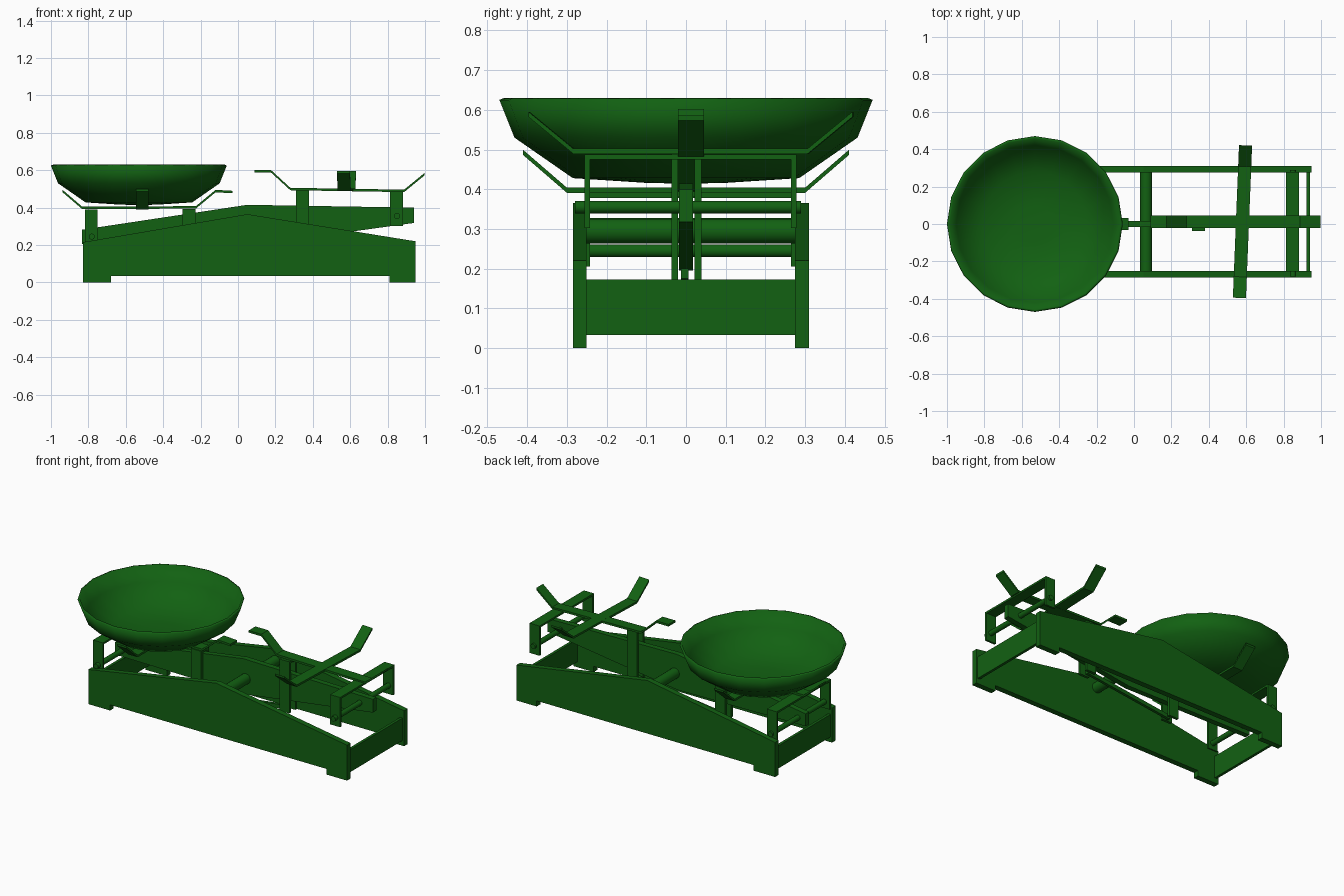
import bpy, bmesh, math
from mathutils import Matrix, Vector

if "Cube" in bpy.data.objects:
    bpy.data.objects.remove(bpy.data.objects["Cube"])

green = bpy.data.materials.new("green_paint")
green.diffuse_color = (0.006, 0.12, 0.006, 1)
green.use_nodes = True
green.node_tree.nodes["Principled BSDF"].inputs["Base Color"].default_value = green.diffuse_color


def finish(bm, name):
    bmesh.ops.recalc_face_normals(bm, faces=bm.faces[:])
    me = bpy.data.meshes.new(name)
    bm.to_mesh(me)
    bm.free()
    ob = bpy.data.objects.new(name, me)
    bpy.context.collection.objects.link(ob)
    me.materials.append(green)
    return ob


def plate(name, pts, y0, y1):
    """Extrude an x-z outline along y."""
    bm = bmesh.new()
    f = bm.faces.new([bm.verts.new((x, y0, z)) for x, z in pts])
    r = bmesh.ops.extrude_face_region(bm, geom=[f])
    bmesh.ops.translate(bm, vec=(0, y1 - y0, 0),
                        verts=[g for g in r["geom"] if isinstance(g, bmesh.types.BMVert)])
    return finish(bm, name)


def box(name, x0, x1, y0, y1, z0, z1):
    return plate(name, [(x0, z0), (x1, z0), (x1, z1), (x0, z1)], y0, y1)


def rod(name, x, z, r, y0, y1, sides=16):
    bm = bmesh.new()
    m = Matrix.Translation((x, (y0 + y1) / 2, z)) @ Matrix.Rotation(math.pi / 2, 4, 'X')
    bmesh.ops.create_cone(bm, cap_ends=True, segments=sides, radius1=r, radius2=r,
                          depth=y1 - y0, matrix=m)
    ob = finish(bm, name)
    smooth(ob, 40)


def smooth(ob, deg):
    bpy.context.view_layer.objects.active = ob
    ob.select_set(True)
    bpy.ops.object.shade_smooth_by_angle(angle=math.radians(deg))
    ob.select_set(False)


def strip(name, path, width, thick, loc=(0, 0, 0), turn=0):
    """Bent flat bar: path of (along, z) top points, thickened downward."""
    t = thick
    pts = list(path) + [(a, z - t) for a, z in reversed(path)]
    ob = plate(name, pts, -width / 2, width / 2)
    ob.data.transform(Matrix.Translation(Vector(loc)) @ Matrix.Rotation(math.radians(turn), 4, 'Z'))
    return ob


YC = 0.0125  # middle of the base frame

# Base: two peaked side plates with feet, and end boards
side = [(-0.83, 0), (-0.68, 0), (-0.68, 0.035), (0.81, 0.035), (0.81, 0), (0.95, 0),
        (0.95, 0.22), (0.05, 0.365), (-0.83, 0.215)]
plate("front_side_plate", side, -0.285, -0.25)
plate("back_side_plate", side, 0.275, 0.31)
box("right_end_board", 0.923, 0.94, -0.25, 0.275, 0.033, 0.173)
box("left_end_board", -0.82, -0.803, -0.25, 0.275, 0.033, 0.173)

# Balance beam and its pivot axle
plate("balance_beam", [(-0.835, 0.205), (0.05, 0.195), (0.94, 0.318), (0.94, 0.40),
                       (0.05, 0.415), (-0.835, 0.282)], -0.017, 0.017)
rod("pivot_axle", 0.065, 0.295, 0.032, -0.25, 0.275)

# Lower link between the two stems
plate("lower_link", [(-0.26, 0.10), (0.345, 0.175), (0.345, 0.2), (-0.26, 0.125)], -0.012, 0.006)

# Carriers for each tray: outer bracket with rod, and inner forked stem
for label, bx, sx, top, low in (("right", 0.847, 0.345, 0.487, 0.17),
                                ("left", -0.785, -0.262, 0.39, 0.10)):
    box(label + "_bracket_top", bx - .034, bx + .034, -0.255, 0.278, top - .012, top)
    for s, y in (("front", -0.255), ("back", 0.265)):
        box(f"{label}_bracket_{s}_leg", bx - .034, bx + .034, y, y + .013, top - .185, top)
    rod(label + "_bracket_rod", bx + .003, top - .132 if label == "right" else top - .145,
        0.016, -0.28, 0.29)
    box(label + "_stem_cap", sx - .034, sx + .034, -0.037, 0.039, top - .01, top + .004)
    for s, y in (("front", -0.037), ("back", 0.022)):
        box(f"{label}_stem_{s}_leg", sx - .034, sx + .034, y, y + .017, low, top)

# Bent tray arms
strip("right_tray_long_arm", [(0.088, 0.602), (0.175, 0.602), (0.28, 0.506), (0.888, 0.496),
                              (0.998, 0.586)], 0.066, 0.013, (0, YC, 0))
strip("right_tray_cross_arm", [(-0.408, 0.595), (-0.295, 0.502), (0.295, 0.502), (0.408, 0.595)],
      0.07, 0.013, (0.58, YC, 0), 87.7)
strip("left_tray_long_arm", [(-0.938, 0.495), (-0.833, 0.405), (-0.225, 0.408), (-0.12, 0.495),
                             (-0.03, 0.49)], 0.066, 0.013)
strip("left_tray_cross_arm", [(-0.41, 0.499), (-0.30, 0.404), (0.30, 0.404), (0.41, 0.499)],
      0.066, 0.013, (-0.512, 0, 0), 90)

# Weighing bowl: 20-sided spun profile with thickness
bm = bmesh.new()
prof = [bm.verts.new((r, 0, z)) for r, z in
        ((0, 0.414), (0.10, 0.416), (0.285, 0.428), (0.432, 0.53), (0.47, 0.625))]
edges = [bm.edges.new(e) for e in zip(prof, prof[1:])]
bmesh.ops.spin(bm, geom=prof + edges, cent=(0, 0, 0), axis=(0, 0, 1),
               angle=2 * math.pi, steps=20, use_duplicate=False)
bmesh.ops.remove_doubles(bm, verts=bm.verts[:], dist=1e-4)
bmesh.ops.translate(bm, verts=bm.verts[:], vec=(-0.53, 0, 0))
bowl = finish(bm, "weighing_bowl")
# make the skin face outward (down), then thicken inward
if min(bowl.data.polygons, key=lambda p: p.center.z).normal.z > 0:
    bowl.data.flip_normals()
sol = bowl.modifiers.new("thickness", 'SOLIDIFY')
sol.thickness = 0.014
sol.offset = -1
smooth(bowl, 42)
